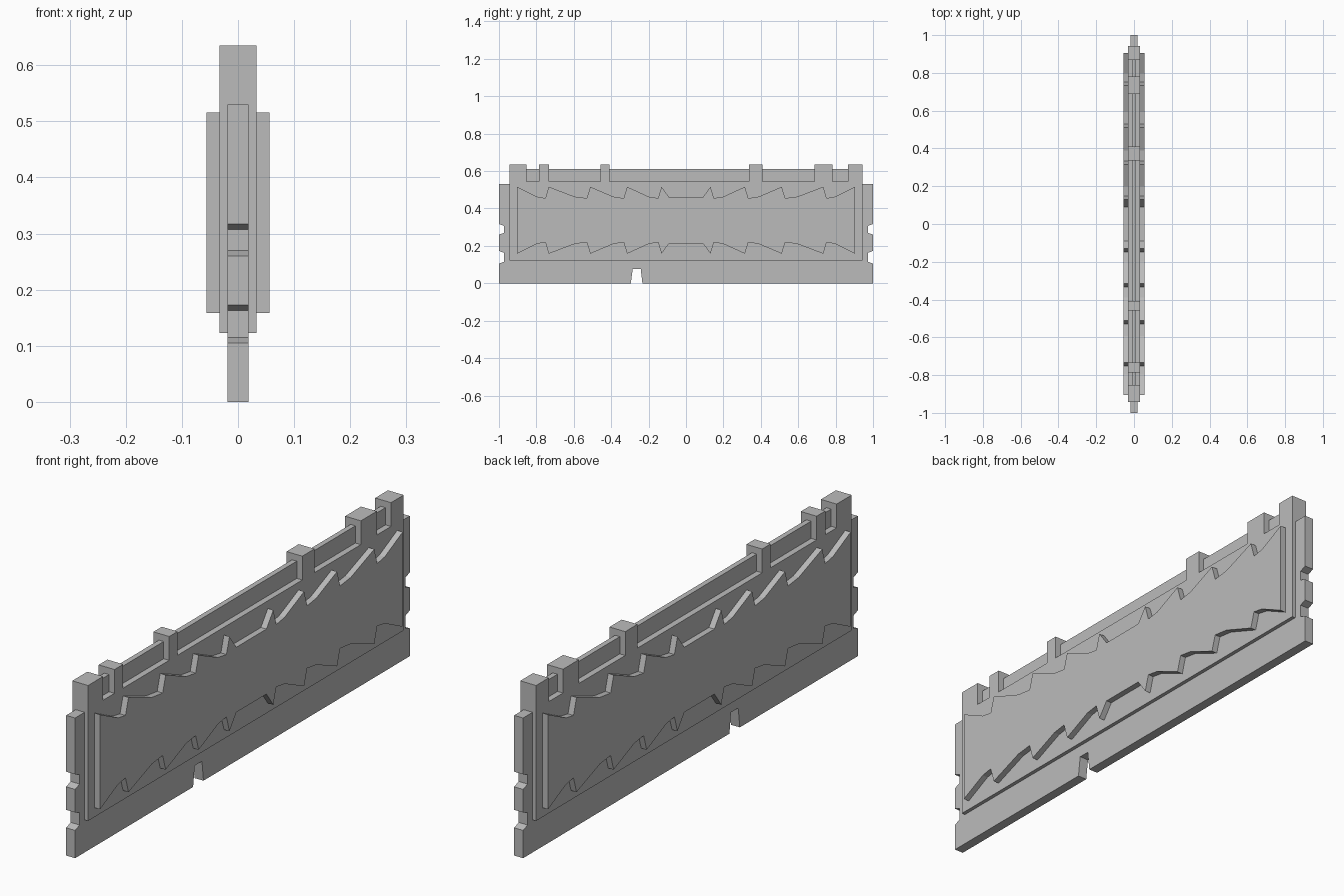
import bpy
import bmesh

cube = bpy.data.objects.get("Cube")
if cube:
    bpy.data.objects.remove(cube, do_unlink=True)

stone = bpy.data.materials.new("grey_stone")
stone.use_nodes = True
GREY = (0.5, 0.5, 0.5, 1)
stone.diffuse_color = GREY
stone.node_tree.nodes["Principled BSDF"].inputs["Base Color"].default_value = GREY


def slab(name, outline, half):
    """Extrude a (y, z) outline across x from -half to +half."""
    bm = bmesh.new()
    face = bm.faces.new([bm.verts.new((-half, y, z)) for y, z in outline])
    grown = bmesh.ops.extrude_face_region(bm, geom=[face])["geom"]
    verts = [v for v in grown if isinstance(v, bmesh.types.BMVert)]
    bmesh.ops.translate(bm, verts=verts, vec=(2 * half, 0, 0))
    bmesh.ops.recalc_face_normals(bm, faces=bm.faces)
    mesh = bpy.data.meshes.new(name)
    bm.to_mesh(mesh)
    bm.free()
    mesh.materials.append(stone)
    obj = bpy.data.objects.new(name, mesh)
    bpy.context.collection.objects.link(obj)
    return obj


def mirrored(points, top_down=True):
    """Complete a +y half outline with its reflection."""
    return points + [(-y, z) for y, z in reversed(points)]


# Core board with notched ends and a slot in its bottom edge
end = [(1, 0)]
for low, high in ((0.105, 0.173), (0.26, 0.317)):
    end += [(1, low), (0.973, low + 0.01), (0.973, high - 0.01), (1, high)]
end.append((1, 0.53))
slot = [(-0.295, 0), (-0.285, 0.077), (-0.242, 0.077), (-0.233, 0)]
slab("core_board", mirrored(end) + slot, 0.0187)

# Thin parapet standing between the merlons
slab("parapet", [(-0.9, 0.5), (0.9, 0.5), (0.9, 0.61), (-0.9, 0.61)], 0.01)

# Wall with merlons along its top edge
LEDGE, TOP, EDGE = 0.545, 0.635, 0.943
merlons = [(-EDGE, -0.853), (-0.785, -0.733), (-0.458, -0.408),
           (0.337, 0.41), (0.687, 0.782), (0.867, EDGE)]
wall = [(EDGE, 0.123), (-EDGE, 0.123)]
for start, stop in merlons:
    if start > -EDGE:
        wall.append((start, LEDGE))
    wall += [(start, TOP), (stop, TOP)]
    if stop < EDGE:
        wall.append((stop, LEDGE))
slab("crenellated_wall", wall, 0.033)

# Raised panel with a jagged border, the same above and below
MID, PEAK, STEP, DIP = 0.337, 0.179, 0.126, 0.118
peaks = [0.131, 0.315, 0.512, 0.734, 0.904]
jag = [(0.09, 0.123)]
for here, beyond in zip(peaks, peaks[1:]):
    jag += [(here, PEAK), (here + 0.018, DIP),
            (here + 0.37 * (beyond - here), STEP)]
jag.append((peaks[-1], PEAK))
upper = [(-y, h) for y, h in reversed(jag)] + jag
panel = [(y, MID + h) for y, h in upper]
panel += [(y, MID - h) for y, h in reversed(upper)]
slab("jagged_panel", panel, 0.056)
